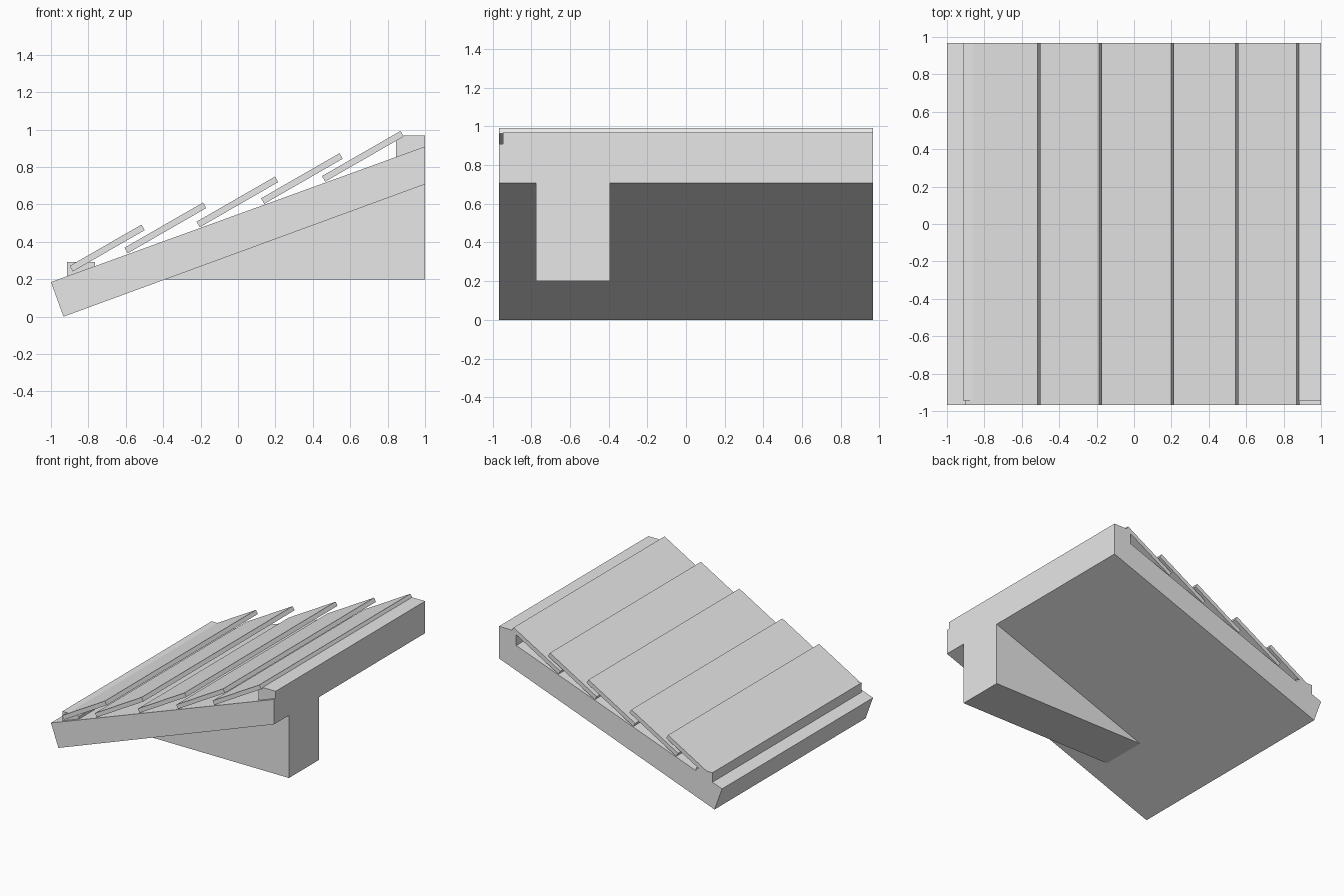
import bpy
import bmesh
from math import cos, sin, radians

if "Cube" in bpy.data.objects:
    bpy.data.objects.remove(bpy.data.objects["Cube"], do_unlink=True)

# One plain grey for everything
grey = bpy.data.materials.new("plain_grey")
grey.use_nodes = True
grey.diffuse_color = (0.8, 0.8, 0.8, 1)
grey.node_tree.nodes["Principled BSDF"].inputs["Base Color"].default_value = (0.8, 0.8, 0.8, 1)

SIDE = 0.967


def extrude_profile(name, profile, y0=-SIDE, y1=SIDE):
    """Extrude an (x, z) outline along y."""
    bm = bmesh.new()
    face = bm.faces.new([bm.verts.new((x, y0, z)) for x, z in profile])
    result = bmesh.ops.extrude_face_region(bm, geom=[face])
    moved = [v for v in result["geom"] if isinstance(v, bmesh.types.BMVert)]
    bmesh.ops.translate(bm, verts=moved, vec=(0, y1 - y0, 0))
    bmesh.ops.recalc_face_normals(bm, faces=bm.faces)
    mesh = bpy.data.meshes.new(name)
    bm.to_mesh(mesh)
    bm.free()
    mesh.materials.append(grey)
    obj = bpy.data.objects.new(name, mesh)
    bpy.context.collection.objects.link(obj)
    return obj


# Sloping roof slab
extrude_profile("roof_slab", [(-1, 0.185), (-0.933, 0), (1, 0.708), (1, 0.91)])

# Wedge bracket under the slab
extrude_profile("wedge_bracket", [(-0.409, 0.2), (1, 0.2), (1, 0.72), (-0.409, 0.21)],
                -0.775, -0.393)

# Battens at the eave and the ridge, set in slightly at the front
extrude_profile("eave_batten", [(-0.914, 0.2), (-0.765, 0.25), (-0.765, 0.293), (-0.914, 0.293)],
                -0.943)
extrude_profile("ridge_batten", [(0.845, 0.84), (1, 0.89), (1, 0.968), (0.845, 0.968)],
                -0.946)

# Overlapping planks, each placed by its upper top corner
SLOPE = radians(29.9)
THICK = 0.034
ux, uz = cos(SLOPE), sin(SLOPE)
tops = [(-0.516, 0.492), (-0.187, 0.61), (0.198, 0.749), (0.543, 0.874), (0.869, 0.993)]
for i, (x, z) in enumerate(tops):
    length = 0.443 if i == 0 else 0.484
    lx, lz = x - ux * length, z - uz * length
    dx, dz = uz * THICK, -ux * THICK
    extrude_profile(f"plank_{i + 1}", [(x, z), (lx, lz), (lx + dx, lz + dz), (x + dx, z + dz)])
